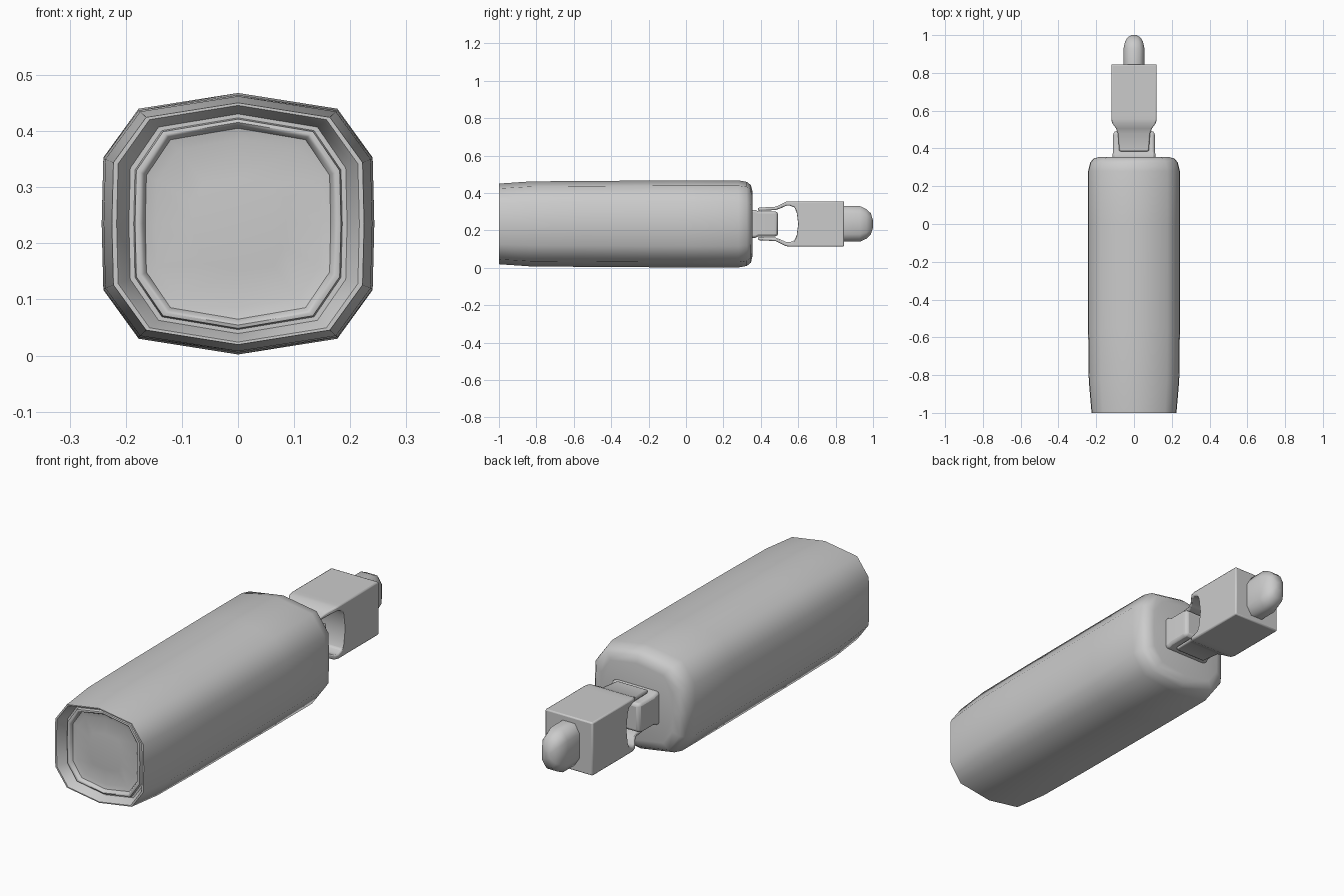
import bpy, bmesh, math

if "Cube" in bpy.data.objects:
    bpy.data.objects.remove(bpy.data.objects["Cube"])

ZC = 0.235  # height of the long axis


def finish(name, bm, angle=50, bevel=0.0, mirror=False):
    bmesh.ops.recalc_face_normals(bm, faces=bm.faces[:])
    me = bpy.data.meshes.new(name)
    bm.to_mesh(me)
    bm.free()
    ob = bpy.data.objects.new(name, me)
    bpy.context.collection.objects.link(ob)
    ob.location.z = ZC
    if mirror:
        m = ob.modifiers.new("mirror", 'MIRROR')
        m.use_axis = (False, False, True)
        m.merge_threshold = 0.0005
    if bevel:
        b = ob.modifiers.new("bevel", 'BEVEL')
        b.width, b.segments, b.limit_method = bevel, 2, 'ANGLE'
        b.angle_limit = math.radians(40)
    bpy.ops.object.select_all(action='DESELECT')
    ob.select_set(True)
    bpy.context.view_layer.objects.active = ob
    bpy.ops.object.shade_smooth_by_angle(angle=math.radians(angle))
    return ob


def loft(name, section, rings, **kw):
    """Skin an x/z section through rings of (y, x scale, z scale)."""
    bm = bmesh.new()
    loops = [[bm.verts.new((x * sx, y, z * sz)) for x, z in section]
             for y, sx, sz in rings]
    n = len(section)
    for a, b in zip(loops, loops[1:]):
        for i in range(n):
            j = (i + 1) % n
            bm.faces.new((a[i], a[j], b[j], b[i]))
    bm.faces.new(loops[0])
    bm.faces.new(loops[-1])
    return finish(name, bm, **kw)


# Body: twelve-sided shell with a stepped recess in the front end
right = [(0.177, 0.205), (0.24, 0.118), (0.243, 0), (0.24, -0.118), (0.177, -0.205)]
section = [(0, 0.233)] + right + [(0, -0.233)] + [(-x, z) for x, z in reversed(right)]
loft("body", section, [
    (-0.955, 0.35, 0.35), (-0.95, 0.60, 0.645),           # front panel
    (-0.955, 0.68, 0.73), (-0.968, 0.70, 0.755),          # dished border
    (-0.972, 0.725, 0.775), (-0.970, 0.755, 0.80),        # inner ring
    (-0.955, 0.765, 0.81), (-0.955, 0.80, 0.84),          # groove
    (-0.992, 0.87, 0.89), (-1.0, 0.89, 0.905), (-1.0, 0.925, 0.925),  # rim
    (-0.83, 0.985, 0.975), (-0.55, 1, 0.985), (0.0, 1, 1), (0.28, 1, 1),
    (0.325, 0.955, 0.965), (0.347, 0.88, 0.89), (0.355, 0.75, 0.75)])

# Neck: short rounded block joining body and swivel
neck = [(0.113, 0.075), (0.113, -0.075), (-0.113, -0.075), (-0.113, 0.075)]
loft("neck", neck, [(0.34, 1, 1), (0.37, 1, 1), (0.385, 0.98, 0.9),
                    (0.47, 0.98, 0.9), (0.492, 0.93, 0.85)], bevel=0.012)

# Swivel: block with two tapering prongs; columns of (y, outer z, inner z, half width)
cols = [(0.385, 0.087, 0.070, 0.078), (0.48, 0.092, 0.074, 0.085),
        (0.505, 0.104, 0.083, 0.095), (0.535, 0.119, 0.097, 0.116),
        (0.555, 0.121, 0.098, 0.120), (0.58, 0.121, 0.088, 0.120),
        (0.592, 0.121, 0.060, 0.120), (0.600, 0.121, 0.0, 0.120),
        (0.845, 0.121, 0.0, 0.120)]
bm = bmesh.new()
quads = [[bm.verts.new(p) for p in ((-w, y, zo), (w, y, zo), (w, y, zi), (-w, y, zi))]
         for y, zo, zi, w in cols]
for k, (a, b) in enumerate(zip(quads, quads[1:])):
    for i in range(4):
        if i == 2 and k == len(cols) - 2:
            continue  # left open on the mirror plane
        j = (i + 1) % 4
        bm.faces.new((a[i], a[j], b[j], b[i]))
bm.faces.new(quads[0])
bm.faces.new(quads[-1])
finish("swivel", bm, angle=40, bevel=0.006, mirror=True)

# End nub: rounded tongue
nub = [(0.03, 0.095), (0.055, 0.055), (0.055, -0.055), (0.03, -0.095),
       (-0.03, -0.095), (-0.055, -0.055), (-0.055, 0.055), (-0.03, 0.095)]
loft("end_nub", nub, [(0.83, 1, 1), (0.93, 1, 1), (0.965, 0.87, 0.83),
                      (0.988, 0.62, 0.6), (1.0, 0.25, 0.2)], angle=60)
